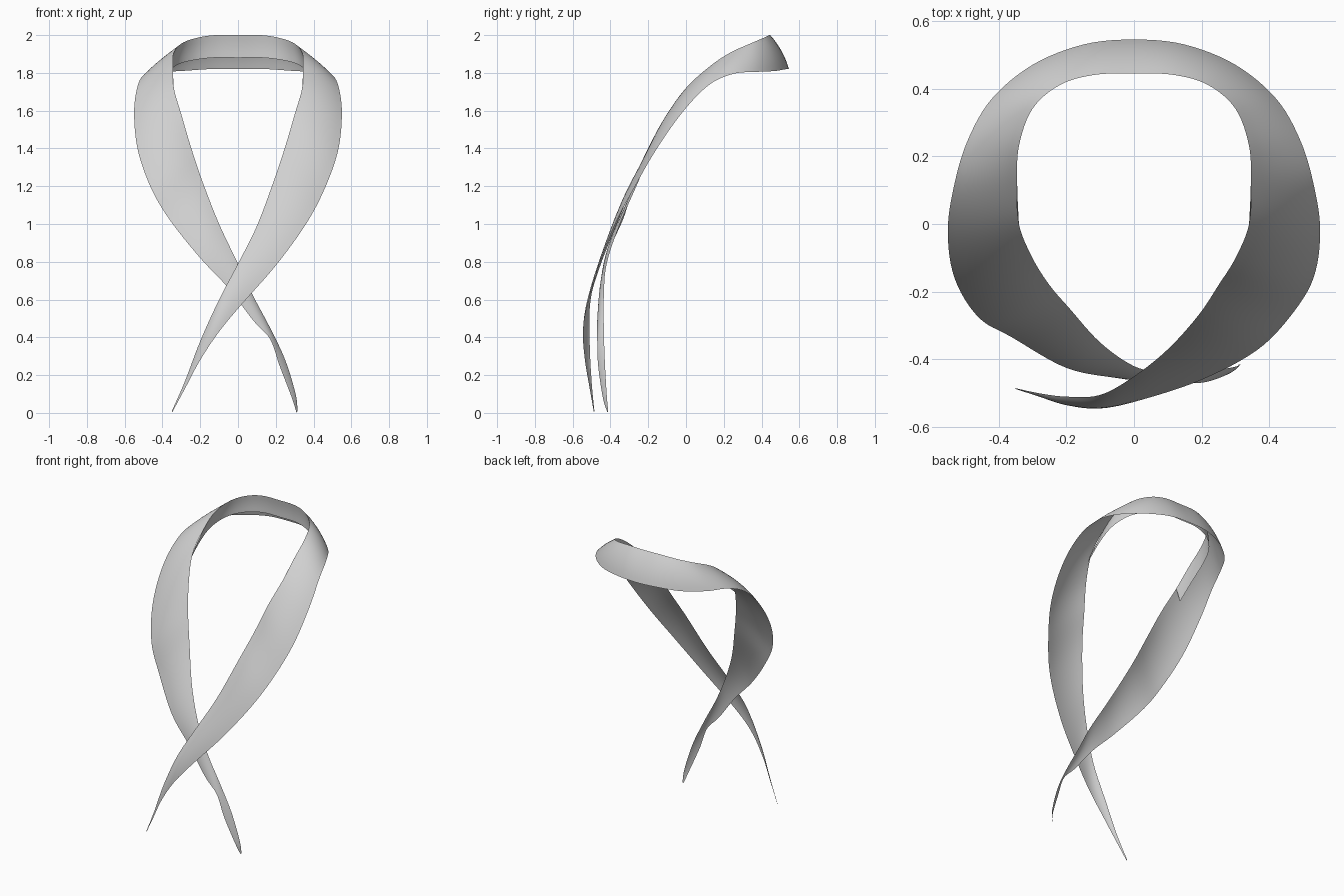
import bpy
import bmesh
from mathutils import Vector

cube = bpy.data.objects.get("Cube")
if cube:
    bpy.data.objects.remove(cube, do_unlink=True)

# One plain fabric colour
fabric = bpy.data.materials.new("light_grey_fabric")
fabric.use_nodes = True
grey = (0.63, 0.63, 0.63, 1)
fabric.diffuse_color = grey
fabric.node_tree.nodes["Principled BSDF"].inputs["Base Color"].default_value = grey

# Stations: inner (neck) edge x, y, z then outer edge x, y, z
# Collar, from the centre of the back round to the chest
COLLAR = [
    (0, .445, 2, 0, .545, 1.82),
    (.12, .44, 2, .15, .53, 1.82),
    (.22, .41, 1.985, .3, .47, 1.81),
    (.3, .34, 1.955, .42, .37, 1.805),
    (.34, .23, 1.905, .49, .25, 1.795),
    (.345, .12, 1.83, .53, .12, 1.735),
    (.34, 0, 1.72, .55, -.02, 1.59),
    (.3, -.1, 1.58, .53, -.16, 1.39),
    (.25, -.18, 1.41, .46, -.275, 1.19),
]
# Left end, crossing in front to a point
LEFT_END = [
    (.19, -.27, 1.23, .36, -.375, 1),
    (.1, -.37, .99, .2, -.46, .78),
    (0, -.45, .79, .02, -.52, .575),
    (-.1, -.505, .6, -.1, -.545, .43),
    (-.2, -.51, .38, -.2, -.535, .28),
    (-.28, -.5, .17, -.28, -.51, .13),
    (-.35, -.485, .01, -.35, -.487, 0),
]
# Right end, passing behind and twisting
RIGHT_END = [
    (-.19, -.25, 1.23, -.36, -.335, 1.02),
    (-.1, -.35, 1, -.2, -.425, .82),
    (0, -.42, .79, -.05, -.455, .66),
    (.08, -.435, .62, .08, -.47, .49),
    (.17, -.435, .45, .17, -.47, .39),
    (.25, -.43, .28, .22, -.465, .25),
    (.305, -.42, .1, .285, -.44, .08),
    (.315, -.412, .01, .31, -.415, 0),
]


def pair(row):
    return Vector(row[:3]), Vector(row[3:])


def mirrored(row):
    return (-row[0], row[1], row[2], -row[3], row[4], row[5])


def smooth_path(points, steps=6):
    """Catmull-Rom curve through the points."""
    result = []
    last = len(points) - 1
    for i in range(last):
        a, b = points[max(i - 1, 0)], points[i]
        c, d = points[i + 1], points[min(i + 2, last)]
        for s in range(steps):
            t = s / steps
            result.append(0.5 * (2 * b + (c - a) * t
                                 + (2 * a - 5 * b + 4 * c - d) * t ** 2
                                 + (3 * b - a - 3 * c + d) * t ** 3))
    result.append(points[last])
    return result


def ribbon(name, start_edge, end_edge, bulge, columns=8):
    """Lofted strip between two edges, arched across its width."""
    first, second = smooth_path(start_edge), smooth_path(end_edge)
    bm = bmesh.new()
    grid = []
    for i, (a, b) in enumerate(zip(first, second)):
        j, k = max(i - 1, 0), min(i + 1, len(first) - 1)
        along = first[k] + second[k] - first[j] - second[j]
        normal = along.cross(b - a).normalized()
        arch = normal * bulge * (b - a).length
        row = []
        for c in range(columns + 1):
            t = c / columns
            row.append(bm.verts.new(a.lerp(b, t) + arch * 4 * t * (1 - t)))
        grid.append(row)
    for low, high in zip(grid, grid[1:]):
        for c in range(columns):
            bm.faces.new((low[c], high[c], high[c + 1], low[c + 1]))
    mesh = bpy.data.meshes.new(name)
    bm.to_mesh(mesh)
    bm.free()
    mesh.materials.append(fabric)
    mesh.polygons.foreach_set("use_smooth", [True] * len(mesh.polygons))
    obj = bpy.data.objects.new(name, mesh)
    bpy.context.collection.objects.link(obj)
    return obj


# Main band: right tip, round the neck, left tip
rows = RIGHT_END[::-1] + [mirrored(r) for r in COLLAR[:0:-1]] + COLLAR + LEFT_END
inner, outer = zip(*[pair(r) for r in rows])
ribbon("scarf_band", inner, outer, 0.06)

# Short lining folded down inside the neck
neck = COLLAR[:7]
crest, hem = [], []
for row in [mirrored(r) for r in neck[:0:-1]] + neck:
    a, b = pair(row)
    d = b - a
    drop = 0.08 + 0.04 * max(a.y, 0) / 0.445
    crest.append(a)
    hem.append(a + Vector((d.x * 0.15, d.y * 0.1, -drop)))
ribbon("neck_lining", hem, crest, -0.03, 4)
